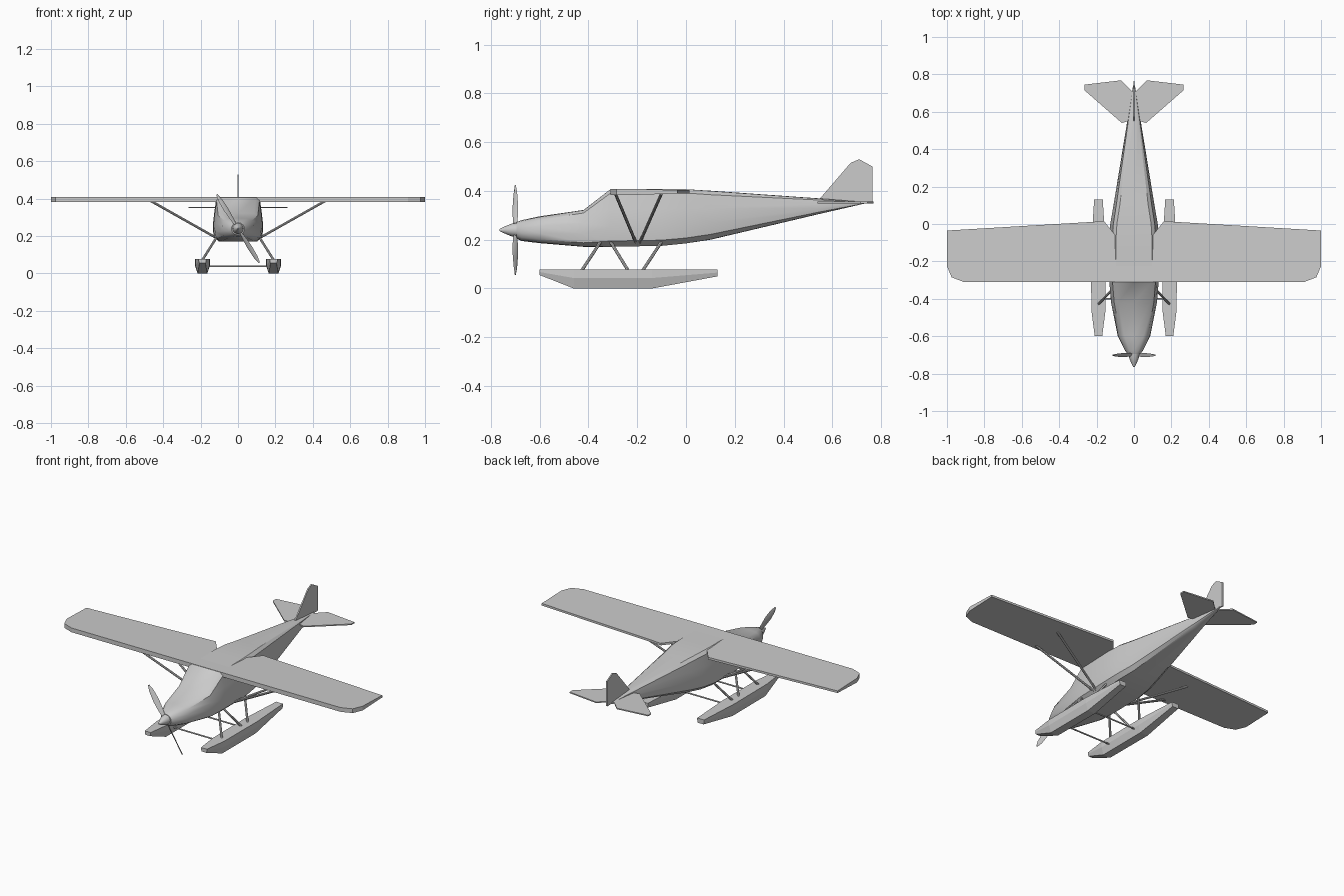
import bpy, bmesh, math
from mathutils import Vector, Matrix

if "Cube" in bpy.data.objects:
    bpy.data.objects.remove(bpy.data.objects["Cube"])


def finish(name, bm, smooth=None):
    bmesh.ops.recalc_face_normals(bm, faces=bm.faces)
    me = bpy.data.meshes.new(name)
    bm.to_mesh(me)
    bm.free()
    ob = bpy.data.objects.new(name, me)
    bpy.context.collection.objects.link(ob)
    if smooth:
        me.polygons.foreach_set("use_smooth", [True] * len(me.polygons))
        me.set_sharp_from_angle(angle=math.radians(smooth))
    return ob


def loft(name, rings, smooth=None):
    """Skin a list of equal-length closed rings and cap both ends."""
    bm = bmesh.new()
    vs = [[bm.verts.new(p) for p in r] for r in rings]
    n = len(rings[0])
    for a, b in zip(vs, vs[1:]):
        for i in range(n):
            j = (i + 1) % n
            bm.faces.new((a[i], a[j], b[j], b[i]))
    bm.faces.new(vs[0])
    bm.faces.new(vs[-1])
    return finish(name, bm, smooth)


def rod(name, a, b, r, sides=8):
    a, b = Vector(a), Vector(b)
    d = b - a
    bm = bmesh.new()
    m = Matrix.Translation((a + b) / 2) @ d.to_track_quat('Z', 'Y').to_matrix().to_4x4()
    bmesh.ops.create_cone(bm, cap_ends=True, segments=sides, radius1=r, radius2=r,
                          depth=d.length, matrix=m)
    return finish(name, bm, 40)


# Fuselage: y, half width, bottom, top, boxiness (0 = round, 1 = boxy)
BOX = [(0, 1), (.72, 1), (.87, .93), (.94, .65), (1, .35), (.97, .1), (.78, 0), (0, 0)]
STATIONS = [(-.695, .035, .205, .272, 0), (-.675, .05, .195, .28, .2), (-.60, .088, .186, .296, .5),
            (-.42, .123, .171, .322, .9), (-.31, .132, .171, .407, 1), (-.10, .135, .175, .408, 1),
            (.0, .127, .185, .407, 1), (.10, .11, .2, .401, .9), (.54, .038, .304, .37, .7),
            (.74, .005, .35, .354, .5)]
rings = []
for y, w, z0, z1, k in STATIONS:
    half = []
    for i, (fx, fz) in enumerate(BOX):
        a = math.pi * i / (len(BOX) - 1)
        x = k * fx + (1 - k) * math.sin(a)
        z = k * fz + (1 - k) * (0.5 + 0.5 * math.cos(a))
        half.append((x * w, y, z0 + z * (z1 - z0)))
    rings.append(half + [(-x, yy, z) for x, yy, z in half[-2:0:-1]])
loft("fuselage", rings, 35)

# Spinner
prof = [(-.69, .03), (-.715, .026), (-.74, .016), (-.765, .004)]
loft("spinner", [[(r * math.cos(t * math.pi / 8), y, .24 + r * math.sin(t * math.pi / 8))
                  for t in range(16)] for y, r in prof], 40)

# Propeller blades: flat, pitched, tilted from vertical
for s in (1, -1):
    tilt = Matrix.Rotation(math.radians(-32 if s > 0 else 148), 3, 'Y')
    pr = []
    for d, w in ((.01, .008), (.06, .014), (.12, .017), (.18, .013), (.215, .004)):
        pitch = math.radians(55 - 120 * d)
        c, n = math.cos(pitch), math.sin(pitch)
        pr.append([tuple(tilt @ Vector((u * c - v * n, u * n + v * c, d)) + Vector((0, -.70, .24)))
                   for u, v in ((-w, 0), (0, .003), (w, 0), (0, -.003))])
    loft("propeller_blade", pr, 30)

# Main wing: one plate, thinner along the trailing edge
half = [(.91, -.31), (.975, -.285), (1, -.225), (1, -.035), (.16, .015), (.10, -.06)]
outline = half + [(-x, y) for x, y in reversed(half)]
loft("wing", [[(x, y, z + (t if y > -.1 else 0)) for x, y in outline]
              for z, t in ((.383, .007), (.409, -.006))])

# Tailplane and fin
for s in (1, -1):
    tail = [(.0, .56), (.03, .55), (.065, .54), (.265, .715), (.265, .745), (.07, .768), (.0, .70)]
    loft("tailplane", [[(s * x, y, z) for x, y in tail] for z in (.349, .356)])
fin = [(.54, .358), (.675, .515), (.71, .53), (.765, .50), (.765, .348), (.70, .35)]
loft("tail_fin", [[(x, y, z) for y, z in fin] for x in (-.004, .004)])

# Floats, struts
FLOAT = [(-.60, .02, .016, .055), (-.46, .038, .025, 0), (-.14, .04, .026, 0), (.13, .023, .02, .05)]
for s in (1, -1):
    fr = []
    for y, w, b, z0 in FLOAT:
        m = z0 + (.078 - z0) * .55
        fr.append([(s * .19 + x, y, z) for x, z in
                   ((-w, .078), (w, .078), (w, m), (b, z0), (-b, z0), (-w, m))])
    loft("float", fr)
    for ya, yb in ((-.35, -.43), (-.31, -.235), (-.10, -.18)):
        rod("float_strut", (s * .115, ya, .192), (s * .192, yb, .07), .0065)
    for ya, yb in ((-.205, -.29), (-.19, -.10)):
        rod("wing_strut", (s * .11, ya, .187), (s * .47, yb, .39), .0065)
for y in (-.40, -.18):
    rod("float_spreader", (-.18, y, .038), (.18, y, .038), .0045)
